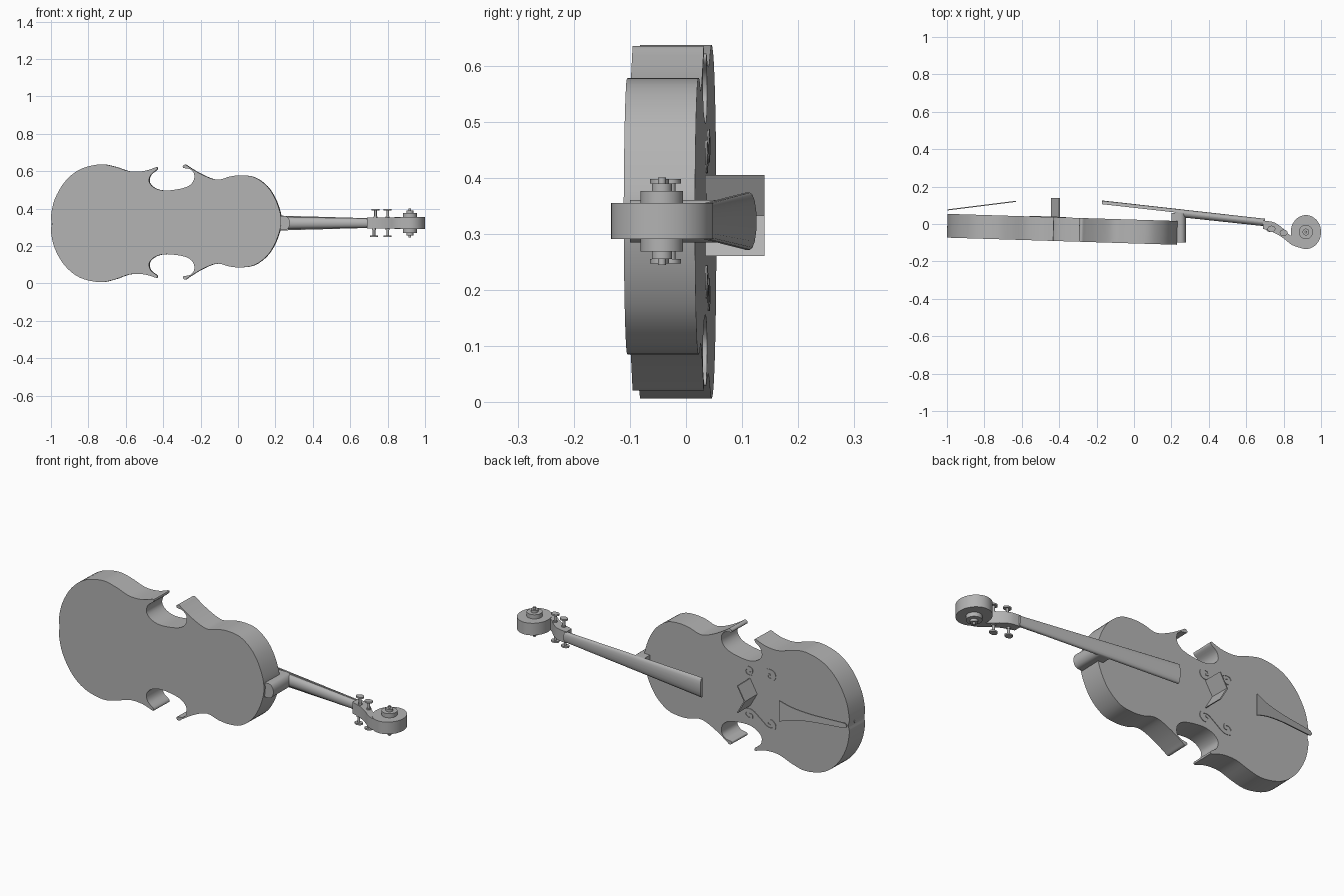
import bpy, bmesh, math
from mathutils import Vector, Matrix

cube = bpy.data.objects.get("Cube")
if cube:
    bpy.data.objects.remove(cube, do_unlink=True)

grey = bpy.data.materials.new("plain_grey")
grey.use_nodes = True
grey.diffuse_color = (0.45, 0.45, 0.45, 1)
grey.node_tree.nodes["Principled BSDF"].inputs["Base Color"].default_value = (0.45, 0.45, 0.45, 1)

AXIS = 0.323          # height of the neck centre line
TILT = -0.031         # lean of the body in plan


def finish(bm, name, smooth=True):
    bmesh.ops.recalc_face_normals(bm, faces=bm.faces)
    mesh = bpy.data.meshes.new(name)
    bm.to_mesh(mesh)
    bm.free()
    mesh.materials.append(grey)
    ob = bpy.data.objects.new(name, mesh)
    bpy.context.collection.objects.link(ob)
    if smooth:
        bpy.ops.object.select_all(action='DESELECT')
        ob.select_set(True)
        bpy.context.view_layer.objects.active = ob
        bpy.ops.object.shade_smooth_by_angle(angle=math.radians(35))
    return ob


def prism(name, ring, offset, smooth=True):
    """Solid swept from a closed ring of 3D points along an offset."""
    bm = bmesh.new()
    face = bm.faces.new([bm.verts.new(p) for p in ring])
    ext = bmesh.ops.extrude_face_region(bm, geom=[face], use_keep_orig=True)
    verts = [v for v in ext["geom"] if isinstance(v, bmesh.types.BMVert)]
    bmesh.ops.translate(bm, verts=verts, vec=offset)
    return finish(bm, name, smooth)


def loft(name, rings, smooth=True):
    """Solid joining rings that have equal point counts."""
    bm = bmesh.new()
    rows = [[bm.verts.new(p) for p in ring] for ring in rings]
    n = len(rows[0])
    for a, b in zip(rows, rows[1:]):
        for i in range(n):
            bm.faces.new((a[i], a[(i + 1) % n], b[(i + 1) % n], b[i]))
    bm.faces.new(rows[0])
    bm.faces.new(rows[-1])
    return finish(bm, name, smooth)


def spindle(name, x, y, radius, z0, z1, stretch=1.0, sides=40):
    ring = [(x + radius * math.cos(t), y + radius * stretch * math.sin(t), z0)
            for t in (2 * math.pi * i / sides for i in range(sides))]
    return prism(name, ring, (0, 0, z1 - z0))


def spline(pts, steps=4):
    """Smooth open path through the points."""
    pts = [Vector(p) for p in pts]
    ext = [pts[0]] + pts + [pts[-1]]
    out = []
    for a, b, c, d in zip(ext, ext[1:], ext[2:], ext[3:]):
        for k in range(steps):
            t = k / steps
            out.append(b + (c - a) * t / 2 + (2 * a - 5 * b + 4 * c - d) * t * t / 2
                       + (3 * b - a - 3 * c + d) * t ** 3 / 2)
    return out + [pts[-1]]


def body_mid(x):
    return 0.327 + 0.0132 * (x + 0.36)


def body_y(x, depth):
    return -0.041 + TILT * (x - 0.02) + depth


# Body: upper half of the outline, mirrored to the lower half
half = [(-0.995, .324), (-1, .36), (-.98, .45), (-.925, .545), (-.845, .61), (-.74, .637),
        (-.66, .625), (-.58, .6), (-.513, .6), (-.47, .61), (-.436, .622), (-.434, .608),
        (-.467, .58), (-.474, .54), (-.44, .508), (-.38, .497), (-.283, .513), (-.24, .545),
        (-.235, .588), (-.255, .61), (-.275, .615), (-.293, .618), (-.294, .629), (-.28, .635),
        (-.257, .62), (-.203, .588), (-.139, .56), (-.096, .556), (-.043, .572), (.02, .578),
        (.09, .567), (.155, .52), (.198, .455), (.225, .38), (.23, .335)]
path = [(p.x, max(p.y - body_mid(p.x), 0)) for p in spline(half)]
path[0], path[-1] = (path[0][0], 0), (path[-1][0], 0)
outline = path + [(x, -r) for x, r in reversed(path[1:-1])]
THICK = 0.127
prism("body", [(x, body_y(x, -THICK / 2), body_mid(x) + r) for x, r in outline],
      (-TILT * THICK, THICK, 0))

# Sound holes: thin S-shaped inlays with curled ends
scroll = [(.062, -.012), (.048, -.008), (.05, .008), (.072, .012), (.09, -.006),
          (.08, -.028), (.045, -.03), (0, 0)]
s_path = spline(scroll + [(-x, -r) for x, r in reversed(scroll[:-1])], 5)
for side, label in ((1, "upper"), (-1, "lower")):
    rings = []
    for i, p in enumerate(s_path):
        d = (s_path[min(i + 1, len(s_path) - 1)] - s_path[max(i - 1, 0)]).normalized()
        w = 0.004 + 0.004 * math.sin(math.pi * i / (len(s_path) - 1))
        ring = []
        for s, depth in ((1, -.002), (-1, -.002), (-1, .003), (1, .003)):
            x = -0.46 + p.x - s * w * d.y
            r = 0.122 + p.y + s * w * d.x
            ring.append((x, body_y(x, THICK / 2 + depth), body_mid(x) + side * r))
        rings.append(ring)
    loft(label + "_sound_hole", rings, False)

# Bridge: folded upright plate
fold = [(-.402, .072), (-.444, 0), (-.402, -.072), (-.396, -.072), (-.437, 0), (-.396, .072)]
prism("bridge", [(x, .035, .333 + z) for x, z in fold], (0, .105, 0), False)

# Tailpiece: flared thin plate that drops towards the tail
flare = spline([(-.632, .056), (-.70, .034), (-.80, .02), (-.93, .015), (-.985, .012), (-.998, 0)])
tail = [(p.x, p.y) for p in flare] + [(p.x, -p.y) for p in reversed(flare[:-1])]
prism("tailpiece", [(x, .072 + .125 * (x + 1), .327 + r) for x, r in tail], (0, .006, 0))

# Tail button
prism("tail_button", [(-.99, -.002 + .012 * math.cos(t), .325 + .012 * math.sin(t))
                      for t in (math.pi * i / 8 for i in range(16))], (-.006, 0, 0))


# Fingerboard: arched tapering bar
def board_ring(x, y, w):
    arch = [(w * math.cos(t), y + .004 + .012 * math.sin(t))
            for t in (math.pi * i / 8 for i in range(9))]
    return [(x, yy, AXIS + z) for z, yy in [(w, y - .004)] + arch + [(-w, y - .004)]]


loft("fingerboard", [board_ring(-.172, .110, .051), board_ring(.70, .012, .026)])


# Neck: shallow half-round under the fingerboard
def neck_ring(x, y, w, d):
    return [(x, y - d * math.sin(t), AXIS + w * math.cos(t))
            for t in (math.pi * i / 12 for i in range(13))]


loft("neck", [neck_ring(.22, .062, .034, .03), neck_ring(.30, .053, .031, .022),
              neck_ring(.70, .010, .025, .022)])

# Heel: rounded block that joins neck and body
heel = [(.20, .038), (.25, .038)] + [(.25 + .028 * math.sin(t), .038 * math.cos(t))
        for t in (math.pi * i / 10 for i in range(1, 10))] + [(.25, -.038), (.20, -.038)]
prism("heel", [(x, -.1, AXIS + z) for x, z in heel], (0, .16, 0))

# Pegbox: curved arm leading into the scroll
top = spline([(.69, .018), (.745, .01), (.79, -.018), (.835, -.06), (.89, -.075)])
under = spline([(.90, -.131), (.845, -.112), (.80, -.077), (.75, -.047), (.69, -.026)])
prism("pegbox", [(p.x, p.y, AXIS - .030) for p in top + under], (0, 0, .060))

# Scroll: stacked round steps on both sides
for label, radius, reach in (("scroll", .081, .032), ("scroll_step", .038, .054),
                             ("scroll_eye", .018, .067), ("scroll_pin", .007, .078)):
    spindle(label, .919, -.043, radius, AXIS - reach, AXIS + reach,
            1.12 if label == "scroll" else 1.0)

# Tuning pegs: thin shaft with a flat round head on each side
for side, label in ((1, "upper"), (-1, "lower")):
    for n, (x, y) in enumerate(((.735, -.026), (.80, -.047))):
        x -= .008 if side < 0 and n == 0 else 0
        tag = f"{label}_peg_{n + 1}"
        spindle(tag + "_shaft", x, y, .007, AXIS, AXIS + side * .07, sides=20)
        spindle(tag + "_collar", x, y, .011, AXIS, AXIS + side * .036, sides=20)
        spindle(tag + "_head", x, y, .021, AXIS + side * .067, AXIS + side * .075, .8, 28)
